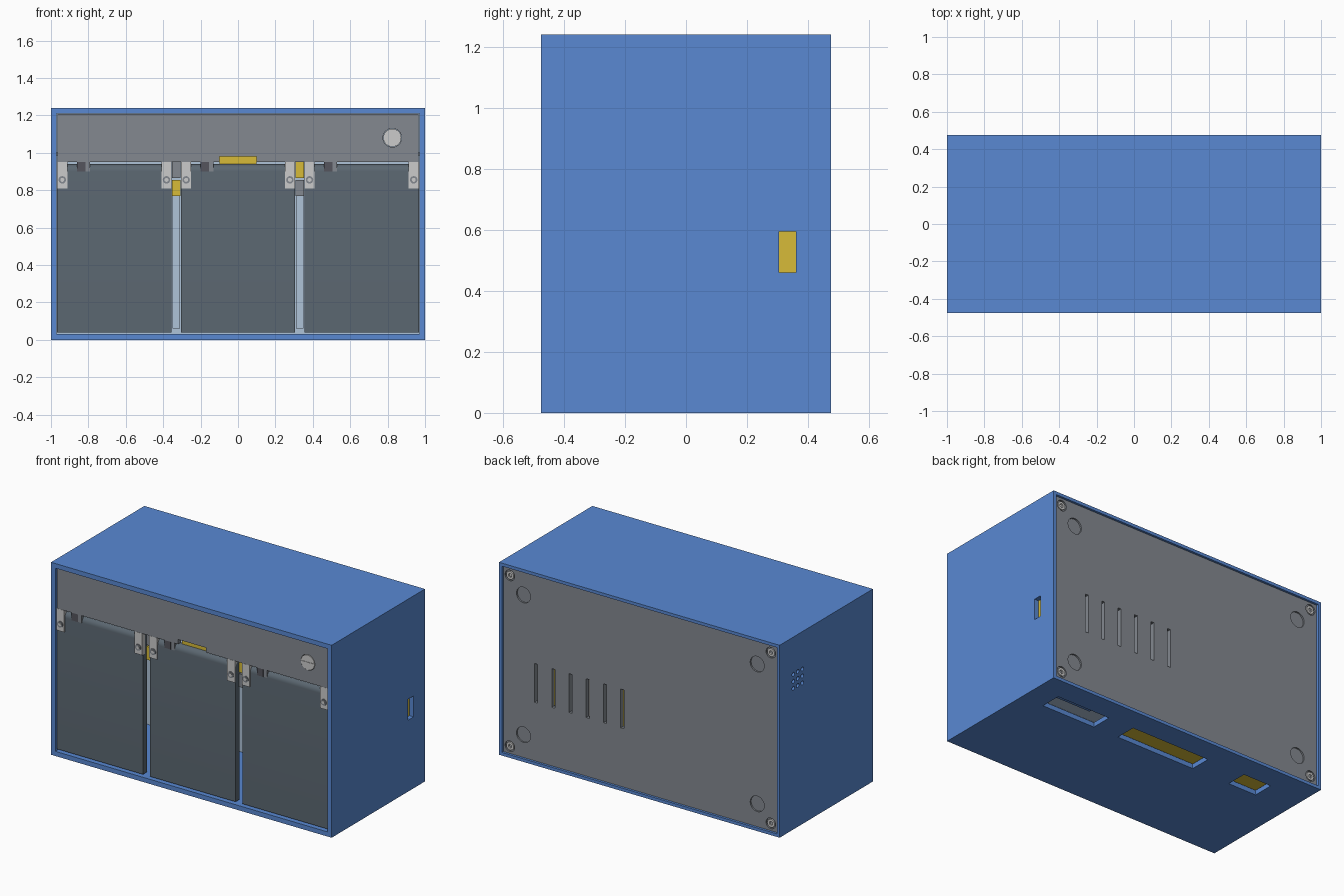
import bpy, bmesh
from math import pi, sin, cos
from mathutils import Matrix

if "Cube" in bpy.data.objects:
    bpy.data.objects.remove(bpy.data.objects["Cube"])


def material(name, rgb):
    m = bpy.data.materials.new(name)
    m.diffuse_color = (*rgb, 1)
    m.use_nodes = True
    m.node_tree.nodes["Principled BSDF"].inputs["Base Color"].default_value = m.diffuse_color
    return m


BLUE = material("blue", (0.10, 0.25, 0.65))
GREY = material("panel_grey", (0.23, 0.25, 0.28))
DARK = material("door_slate", (0.105, 0.136, 0.165))
PEG = material("dark_peg", (0.09, 0.09, 0.11))
LIGHT = material("light_grey", (0.60, 0.61, 0.63))
PALE = material("pale_blue", (0.43, 0.55, 0.69))
YELLOW = material("yellow", (0.68, 0.50, 0.04))


def finish(name, bm, mat):
    bmesh.ops.recalc_face_normals(bm, faces=bm.faces)
    me = bpy.data.meshes.new(name)
    bm.to_mesh(me)
    bm.free()
    ob = bpy.data.objects.new(name, me)
    bpy.context.collection.objects.link(ob)
    if mat:
        me.materials.append(mat)
    return ob


def box(name, x0, x1, y0, y1, z0, z1, mat=None):
    bm = bmesh.new()
    mx = Matrix.Translation(((x0 + x1) / 2, (y0 + y1) / 2, (z0 + z1) / 2))
    mx = mx @ Matrix.Diagonal((x1 - x0, y1 - y0, z1 - z0, 1))
    bmesh.ops.create_cube(bm, size=1, matrix=mx)
    return finish(name, bm, mat)


def cyl(name, loc, r, depth, axis="Y", mat=None, sides=32):
    bm = bmesh.new()
    mx = Matrix.Translation(loc) @ Matrix.Rotation(pi / 2, 4, "X" if axis == "Y" else "Y")
    bmesh.ops.create_cone(bm, cap_ends=True, segments=sides, radius1=r, radius2=r,
                          depth=depth, matrix=mx)
    return finish(name, bm, mat)


def prism(name, profile, x0, x1, mat):
    """Extrude a (y, z) profile along x."""
    bm = bmesh.new()
    face = bm.faces.new([bm.verts.new((x0, y, z)) for y, z in profile])
    ext = bmesh.ops.extrude_face_region(bm, geom=[face])["geom"]
    bmesh.ops.translate(bm, vec=(x1 - x0, 0, 0),
                        verts=[v for v in ext if isinstance(v, bmesh.types.BMVert)])
    return finish(name, bm, mat)


def cut(target, cutters):
    """Subtract the cutters, bake the result and remove them."""
    for c in cutters:
        mod = target.modifiers.new("cut", "BOOLEAN")
        mod.operation, mod.solver, mod.object = "DIFFERENCE", "EXACT", c
    dg = bpy.context.evaluated_depsgraph_get()
    me = bpy.data.meshes.new_from_object(target.evaluated_get(dg))
    target.modifiers.clear()
    target.data = me
    for c in cutters:
        bpy.data.objects.remove(c)


# Outer shell: open front and back, rear rebate, side and floor openings
shell = box("shell", -1, 1, -0.475, 0.475, 0, 1.24, BLUE)
cut(shell, [box("c", -0.97, 0.97, -0.6, 0.6, 0.03, 1.21)])
holes = [box("c", -0.98, 0.98, 0.43, 0.6, 0.02, 1.22),
         box("c", 0.9, 1.1, 0.305, 0.36, 0.46, 0.595)]
holes += [box("c", a, b, 0.19, 0.325, -0.1, 0.1)
          for a, b in ((0.46, 0.84), (-0.28, 0.28), (-0.75, -0.55))]
for i in (-1, 0, 1):
    for j in (-1, 0, 1):
        holes.append(cyl("c", (-1, 0.29 + i * 0.045, 0.955 + j * 0.045), 0.013, 0.2, "X", None, 12))
cut(shell, holes)

# Back panel: vents, magnet recesses and screws
back = box("back_panel", -0.977, 0.977, 0.435, 0.465, 0.023, 1.217, GREY)
holes = [box("c", x - 0.011, x + 0.011, 0.4, 0.5, 0.40, 0.65)
         for x in [0.743 - 0.1228 * i for i in range(6)]]
for sx in (-1, 1):
    for z in (0.17, 1.07):
        holes.append(cyl("c", (sx * 0.833, 0.475, z), 0.05, 0.04))
    for z in (0.07, 1.17):
        holes.append(cyl("c", (sx * 0.93, 0.475, z), 0.034, 0.04))
cut(back, holes)
for sx in (-1, 1):
    for z in (0.07, 1.17):
        screw = cyl("back_screw", (sx * 0.93, 0.457, z), 0.026, 0.014, "Y", LIGHT, 24)
        cut(screw, [cyl("c", (sx * 0.93, 0.47, z), 0.013, 0.03, "Y", None, 6)])

# Front top panel with a centre notch and round window
panel = box("front_panel", -0.965, 0.965, -0.467, -0.437, 0.95, 1.207, GREY)
cut(panel, [box("c", -0.1, 0.1, -0.6, -0.3, 0.9, 0.98),
            cyl("c", (0.825, -0.45, 1.08), 0.05, 0.2)])
cyl("button", (0.825, -0.455, 1.08), 0.048, 0.028, "Y", LIGHT)
box("button_ridge", 0.779, 0.871, -0.472, -0.465, 1.077, 1.083, LIGHT)

# Three hanging doors with rounded top edge, hinge brackets and pegs
arc = [(-0.42 - 0.04 * sin(a), 0.90 + 0.04 * cos(a)) for a in [i * pi / 16 for i in range(9)]]
profile = arc + [(-0.46, 0.04), (-0.42, 0.04)]
for cx, (a, b) in zip((-0.66, 0, 0.66), ((-0.97, -0.355), (-0.305, 0.305), (0.355, 0.97))):
    a, b = max(a, -0.967), min(b, 0.967)
    prism("door", profile, a, b, DARK)
    for x0, x1 in ((a, a + 0.055), (b - 0.055, b)):
        mid = (x0 + x1) / 2
        box("hinge_bracket", x0, x1, -0.468, -0.44, 0.81, 0.95, LIGHT)
        box("hinge_arm", x0 + 0.01, x1 - 0.01, -0.44, -0.3, 0.9, 0.95, LIGHT)
        cyl("hinge_screw", (mid, -0.469, 0.855), 0.02, 0.008, "Y", GREY, 20)
        cyl("hinge_screw_core", (mid, -0.471, 0.855), 0.011, 0.008, "Y", LIGHT, 12)
    box("peg", cx - 0.2, cx - 0.155, -0.465, -0.40, 0.90, 0.95, PEG)
    box("peg_side", cx - 0.155, cx - 0.13, -0.463, -0.40, 0.90, 0.95, GREY)

# Bin dividers, rear partition and hinge posts between doors
box("rear_partition", -0.97, 0.97, 0.14, 0.16, 0.03, 1.21, PALE)
box("upper_shelf", -0.97, 0.97, -0.43, 0.14, 0.985, 1.0, GREY)
for s in (-1, 1):
    box("divider", s * 0.33 - 0.02, s * 0.33 + 0.02, -0.39, 0.14, 0.06, 0.77, PALE)
    lo, hi = (YELLOW, GREY) if s < 0 else (GREY, YELLOW)
    box("lower_post", s * 0.33 - 0.022, s * 0.33 + 0.022, -0.43, -0.35, 0.77, 0.855, lo)
    box("upper_post", s * 0.33 - 0.022, s * 0.33 + 0.022, -0.43, -0.35, 0.865, 0.95, hi)

# Yellow inner frame parts seen through the openings
box("centre_latch", -0.098, 0.098, -0.43, -0.36, 0.93, 0.982, YELLOW)
box("side_switch", 0.90, 0.968, 0.29, 0.375, 0.44, 0.61, YELLOW)
box("centre_tray", -0.32, 0.32, 0.165, 0.36, 0.035, 0.05, YELLOW)
box("left_tray", -0.8, -0.5, 0.165, 0.36, 0.035, 0.05, YELLOW)
box("right_tray", 0.42, 0.88, 0.165, 0.36, 0.05, 0.06, PALE)
box("right_tray_bar", 0.56, 0.84, 0.27, 0.36, 0.03, 0.05, BLUE)
box("vent_plate", 0.41, 0.82, 0.39, 0.41, 0.35, 0.70, YELLOW)
box("vent_plate_grey", 0.32, 0.41, 0.39, 0.41, 0.35, 0.70, LIGHT)
box("vent_plate_inner", 0.08, 0.32, 0.39, 0.41, 0.35, 0.70, YELLOW)

# Smooth round edges, keep hard corners
for ob in bpy.context.collection.objects:
    ob.select_set(True)
bpy.context.view_layer.objects.active = shell
bpy.ops.object.shade_smooth_by_angle(angle=0.5)
